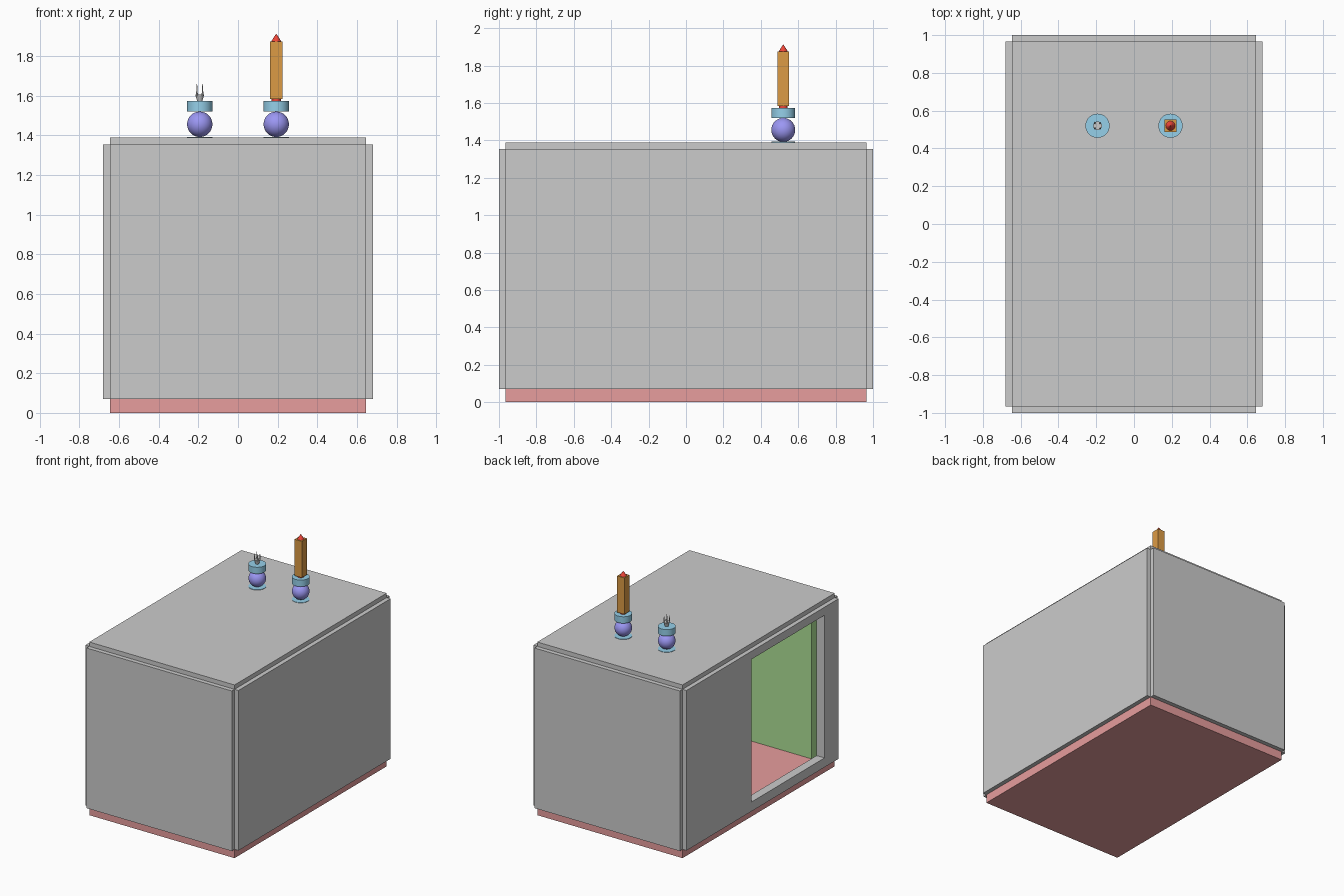
import bpy, math

if "Cube" in bpy.data.objects:
    bpy.data.objects.remove(bpy.data.objects["Cube"])

def mat(name, rgb):
    m = bpy.data.materials.new(name)
    m.diffuse_color = (*rgb, 1)
    m.use_nodes = True
    m.node_tree.nodes["Principled BSDF"].inputs["Base Color"].default_value = m.diffuse_color
    return m

RED = mat("floor_red", (0.80, 0.34, 0.34))
GREEN = mat("panel_green", (0.42, 0.75, 0.30))
BLUE = mat("ball_blue", (0.33, 0.31, 0.90))
CYAN = mat("collar_blue", (0.30, 0.63, 0.82))
ORANGE = mat("candle_orange", (0.72, 0.33, 0.06))
FLAME = mat("flame_red", (0.85, 0.06, 0.04))

def finish(name, m, smooth=False):
    o = bpy.context.object
    o.name = name
    if m:
        o.data.materials.append(m)
    if smooth:
        bpy.ops.object.shade_smooth_by_angle(angle=math.radians(40))
    return o

def box(name, x, y, z, m=None):
    """Box from (min, max) ranges."""
    bpy.ops.mesh.primitive_cube_add(size=1, location=[(a + b) / 2 for a, b in (x, y, z)])
    bpy.context.object.scale = [b - a for a, b in (x, y, z)]
    bpy.ops.object.transform_apply(location=False, rotation=False, scale=True)
    return finish(name, m)

def cone(name, x, y, z0, z1, r0, r1, m=None, sides=32):
    bpy.ops.mesh.primitive_cone_add(vertices=sides, radius1=r0, radius2=r1, depth=z1 - z0,
                                    location=(x, y, (z0 + z1) / 2))
    return finish(name, m, True)

# floor, roof and wall panels; the walls straddle the floor edges
W, L, T = 0.645, 0.965, 0.035
Z0, Z1 = 0.07, 1.355
box("floor", (-W, W), (-L, L), (0, Z0), RED)
box("roof", (-W, W), (-L, L), (Z1 - T, Z1 + T))
box("front_wall", (-W, W), (-L - T, -L + T), (Z0, Z1))
box("back_wall", (-W, W), (L - T, L + T), (Z0, Z1))
box("right_wall", (W - T, W + T), (-L, L), (Z0, Z1))
left = box("left_wall", (-W - T, -W + T), (-L, L), (Z0, Z1))

# doorway through the left wall
cutter = box("doorway_cutter", (-0.8, -0.5), (-0.786, 0.14), (0.145, 1.29))
mod = left.modifiers.new("doorway", 'BOOLEAN')
mod.operation, mod.solver, mod.object = 'DIFFERENCE', 'EXACT', cutter
bpy.context.view_layer.objects.active = left
bpy.ops.object.modifier_apply(modifier=mod.name)
bpy.data.objects.remove(cutter)

# green panel inside, against the front wall
box("inner_panel", (-0.52, 0.52), (-L + T, -0.85), (Z0, Z1 - T), GREEN)

# two holders on the roof: base disc, ball, collar
PX, PY, R = 0.193, 0.52, 0.064
for side, x in (("left", -PX), ("right", PX)):
    cone(side + "_base_disc", x, PY, 1.34, 1.393, R, R, CYAN)
    bpy.ops.mesh.primitive_uv_sphere_add(segments=32, ring_count=16, radius=R, location=(x, PY, 1.456))
    finish(side + "_ball", BLUE, True)
    cone(side + "_collar", x, PY, 1.52, 1.573, R, R, CYAN)

# right holder: square candle on a red core with a pointed tip
h = 0.032
cone("candle_core", PX, PY, 1.57, 1.60, 0.024, 0.024, FLAME)
box("candle", (PX - h, PX + h), (PY - h, PY + h), (1.583, 1.875), ORANGE)
cone("candle_tip", PX, PY, 1.875, 1.912, 0.025, 0.001, FLAME)

# left holder: small cup with thin prongs
cone("prong_cup", -PX, PY, 1.57, 1.607, 0.012, 0.023)
for i in range(4):
    a = math.radians(45 + 90 * i)
    cone("prong_%d" % (i + 1), -PX + 0.02 * math.cos(a), PY + 0.02 * math.sin(a),
         1.60, 1.66, 0.005, 0.001, sides=8)
